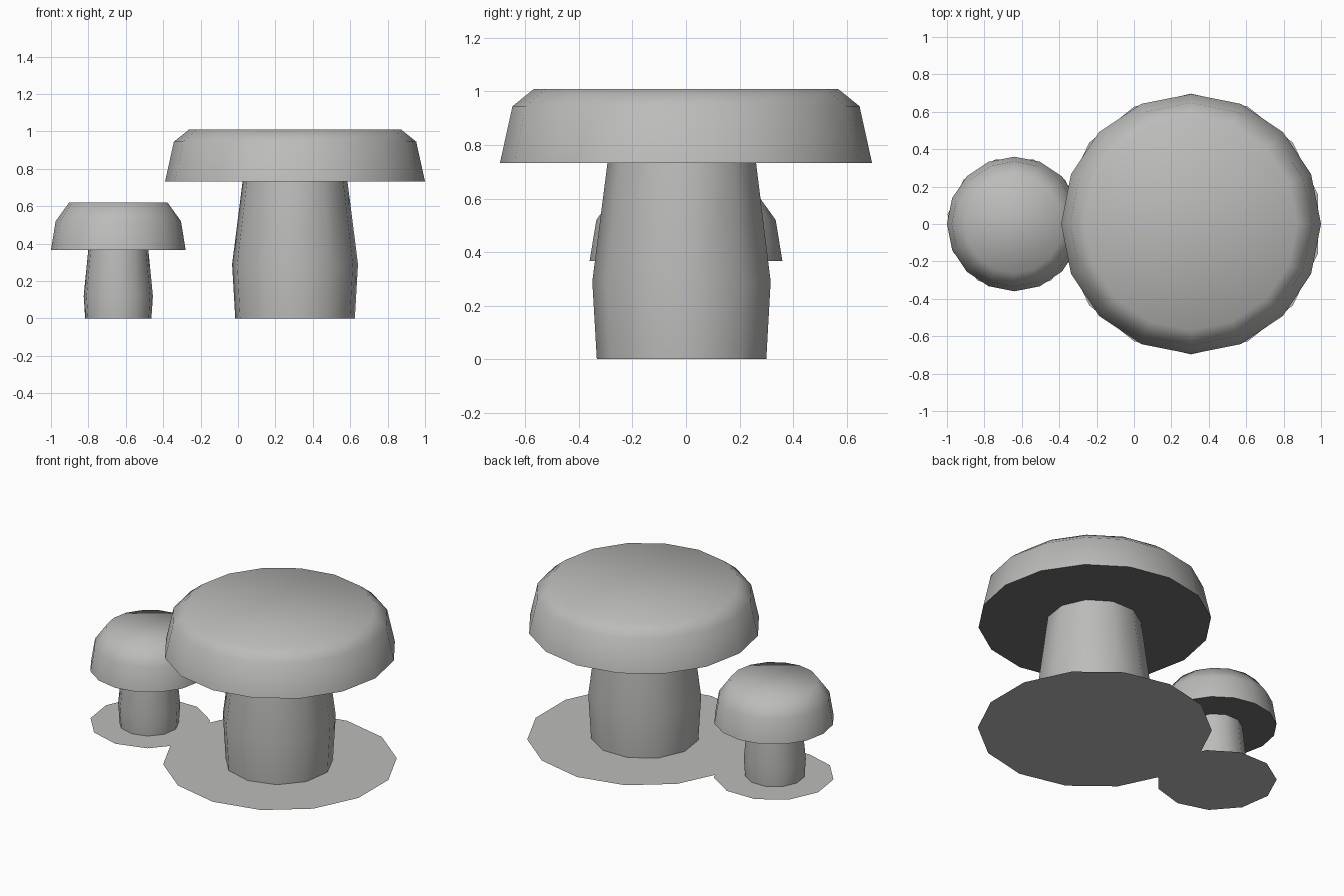
import bpy
import bmesh
from math import sin, cos, pi, radians

default_cube = bpy.data.objects.get("Cube")
if default_cube:
    bpy.data.objects.remove(default_cube, do_unlink=True)


def make_material(name, colour):
    mat = bpy.data.materials.new(name)
    mat.use_nodes = True
    rgba = (*colour, 1.0)
    mat.diffuse_color = rgba
    mat.node_tree.nodes["Principled BSDF"].inputs["Base Color"].default_value = rgba
    return mat


grey = make_material("stone grey", (0.5, 0.5, 0.49))
dark = make_material("dark underside grey", (0.17, 0.16, 0.165))


def lathe(name, centre, profile, sides, materials, dark_below=False):
    """Stack of rings (radius, height) with a vertex towards the front."""
    bm = bmesh.new()
    rings = []
    for radius, z in profile:
        ring = []
        for i in range(sides):
            a = 2 * pi * i / sides - pi / 2
            ring.append(bm.verts.new((radius * cos(a), radius * sin(a), z)))
        rings.append(ring)
    for low, high in zip(rings, rings[1:]):
        for i in range(sides):
            j = (i + 1) % sides
            bm.faces.new((low[i], low[j], high[j], high[i]))
    bm.faces.new(rings[-1])
    if len(rings) > 1:
        bm.faces.new(rings[0][::-1])
    bm.normal_update()
    if dark_below:
        for face in bm.faces:
            face.material_index = int(face.normal.z < -0.9)
    mesh = bpy.data.meshes.new(name)
    bm.to_mesh(mesh)
    bm.free()
    for mat in materials:
        mesh.materials.append(mat)
    obj = bpy.data.objects.new(name, mesh)
    obj.location = (*centre, 0)
    bpy.context.collection.objects.link(obj)
    # Soft shading with a crisp rim
    bpy.ops.object.select_all(action='DESELECT')
    obj.select_set(True)
    bpy.context.view_layer.objects.active = obj
    bpy.ops.object.shade_smooth_by_angle(angle=radians(60))
    return obj


def mushroom(size, x, stem, cap, ground_radius, ground_sides):
    lathe(size + "_stem", (x, -0.01), stem, 11, [grey])
    lathe(size + "_cap", (x, 0), cap, 16, [grey, dark], dark_below=True)
    # Flat patch of ground under the cap
    lathe(size + "_ground", (x, 0), [(ground_radius, 0)], ground_sides, [grey])


mushroom("large", 0.305,
         stem=[(0.323, 0), (0.34, 0.29), (0.283, 0.735)],
         cap=[(0.695, 0.732), (0.648, 0.945), (0.567, 1.01)],
         ground_radius=0.697, ground_sides=14)

mushroom("small", -0.64,
         stem=[(0.179, 0), (0.187, 0.12), (0.162, 0.37)],
         cap=[(0.36, 0.367), (0.335, 0.52), (0.263, 0.62)],
         ground_radius=0.36, ground_sides=11)
